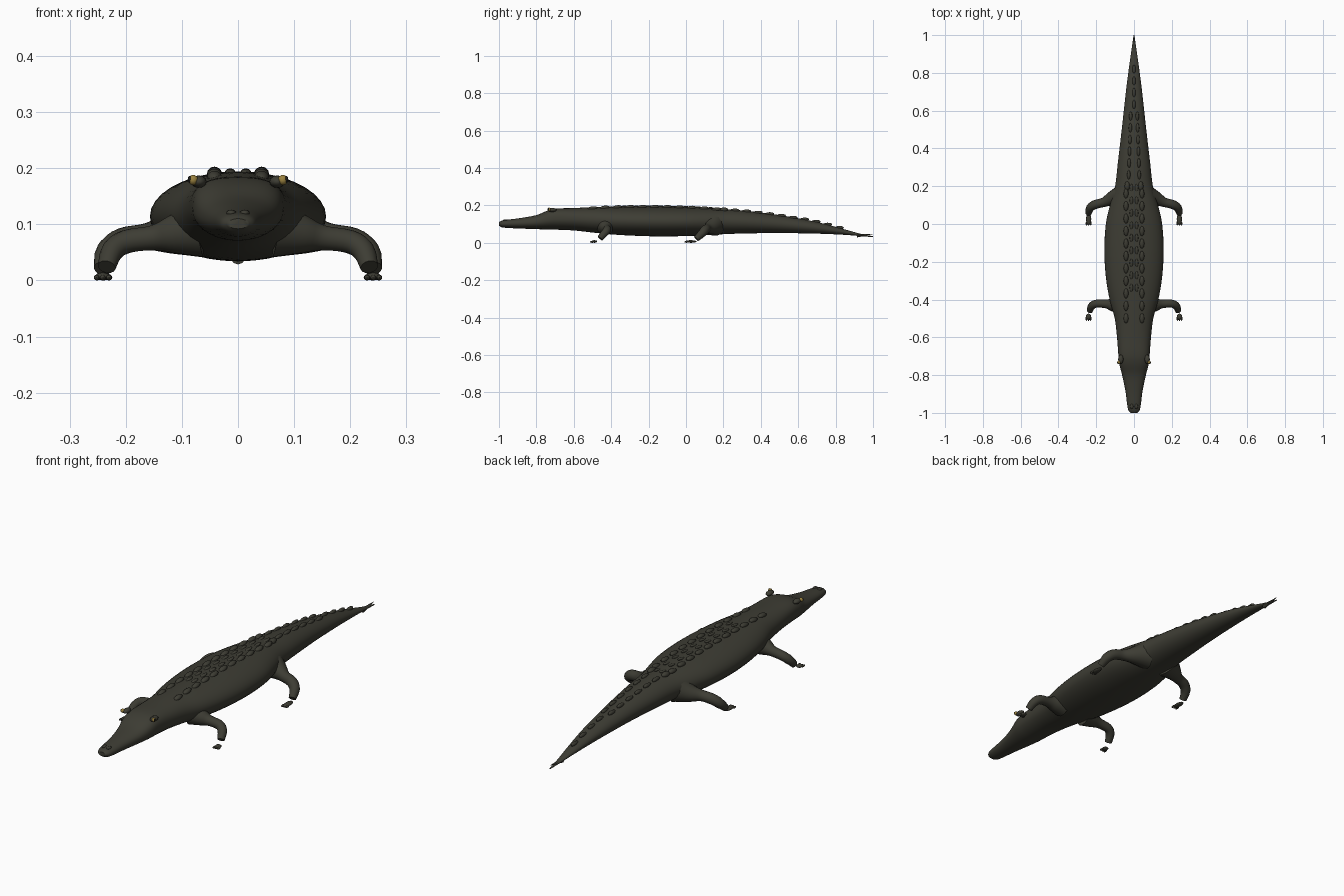
import bpy, bmesh, math
from mathutils import Vector, Matrix

if "Cube" in bpy.data.objects:
    bpy.data.objects.remove(bpy.data.objects["Cube"])


def material(name, rgb):
    m = bpy.data.materials.new(name)
    m.diffuse_color = (*rgb, 1)
    m.use_nodes = True
    m.node_tree.nodes["Principled BSDF"].inputs["Base Color"].default_value = m.diffuse_color
    return m


HIDE = material("dark olive hide", (0.047, 0.046, 0.034))
EYE = material("amber eye", (0.32, 0.22, 0.05))
PUPIL = material("black pupil", (0.01, 0.01, 0.01))


def finish(name, bm, mat, angle=50):
    bmesh.ops.recalc_face_normals(bm, faces=bm.faces)
    me = bpy.data.meshes.new(name)
    bm.to_mesh(me)
    bm.free()
    me.materials.append(mat)
    ob = bpy.data.objects.new(name, me)
    bpy.context.collection.objects.link(ob)
    bpy.ops.object.select_all(action='DESELECT')
    bpy.context.view_layer.objects.active = ob
    ob.select_set(True)
    bpy.ops.object.shade_smooth_by_angle(angle=math.radians(angle))
    return ob


def spline(rows, steps):
    """Catmull-Rom through rows of values."""
    p = [rows[0]] + list(rows) + [rows[-1]]
    out = []
    for i in range(1, len(p) - 2):
        for s in range(steps):
            t = s / steps
            out.append([0.5 * (2*b + (c-a)*t + (2*a-5*b+4*c-d)*t*t + (3*b-a-3*c+d)*t**3)
                        for a, b, c, d in zip(p[i-1], p[i], p[i+1], p[i+2])])
    return out + [list(rows[-1])]


def loft(bm, rings):
    loops = [[bm.verts.new(v) for v in r] for r in rings]
    n = len(loops[0])
    for a, b in zip(loops, loops[1:]):
        for i in range(n):
            bm.faces.new((a[i], a[(i+1) % n], b[(i+1) % n], b[i]))
    bm.faces.new(loops[0])
    bm.faces.new(loops[-1])


# Body profile: y, half width, bottom z, top z, roundness (1 = ellipse)
PROFILE = spline([
    (-1.0, .018, .092, .110, 1), (-.985, .030, .083, .118, .9), (-.95, .037, .079, .124, .9),
    (-.88, .046, .076, .133, .9), (-.80, .063, .073, .148, .85), (-.74, .078, .071, .172, .72),
    (-.69, .083, .070, .183, .72), (-.60, .090, .066, .186, .85), (-.50, .102, .055, .190, .95),
    (-.40, .129, .045, .193, 1), (-.28, .149, .038, .194, 1), (-.14, .157, .034, .194, 1),
    (0, .149, .036, .191, 1), (.10, .127, .040, .187, 1), (.20, .100, .046, .180, 1),
    (.32, .086, .050, .171, 1), (.50, .065, .052, .148, 1), (.70, .043, .049, .111, 1),
    (.84, .025, .043, .074, 1), (.93, .012, .036, .049, 1), (1.0, .002, .030, .035, 1)], 4)


def body_ring(y, w, lo, hi, e):
    ring = []
    for i in range(36):
        a = math.tau * i / 36
        c, s = math.cos(a), math.sin(a)
        p = e if s > 0 else 1
        ring.append((w * math.copysign(abs(c)**p, c), y,
                     (lo + hi)/2 + (hi - lo)/2 * math.copysign(abs(s)**p, s)))
    return ring


bm = bmesh.new()
loft(bm, [body_ring(*r) for r in PROFILE])
finish("body", bm, HIDE)


def back(y, x):
    """Height of the back above (x, y), and half width there."""
    for a, b in zip(PROFILE, PROFILE[1:]):
        if a[0] <= y <= b[0]:
            t = (y - a[0]) / (b[0] - a[0])
            w, lo, hi = (a[k] + (b[k] - a[k]) * t for k in (1, 2, 3))
            return (lo + hi)/2 + (hi - lo)/2 * math.sqrt(max(0, 1 - (x/w)**2)), w
    return 0.1, 0.1


def ball(bm, loc, size, tilt=0):
    m = Matrix.Translation(loc) @ Matrix.Rotation(tilt, 4, 'X') @ Matrix.Diagonal((*size, 1))
    bmesh.ops.create_uvsphere(bm, u_segments=12, v_segments=8, radius=1, matrix=m)


# Keeled back scutes in rows
bm = bmesh.new()
for k in range(11):
    y = -.50 + k * .066
    for x in (-.042, .042):
        ball(bm, (x, y, back(y, x)[0]), (.013, .027, .011), .12)
    if k > 1:
        for x in (-.014, .014):
            ball(bm, (x, y + .03, back(y + .03, x)[0]), (.009, .022, .005), .1)
for x in (-.036, .036):
    ball(bm, (x, .20, back(.2, x)[0]), (.014, .026, .013), .1)
finish("back_scutes", bm, HIDE)

# Tail scutes: double row merging into one crest
bm = bmesh.new()
for k in range(10):
    y = .26 + k * .062
    w = back(y, 0)[1]
    for x in ((-.3*w, .3*w) if k < 6 else (0,)):
        ball(bm, (x, y, back(y, x)[0]), (.009, .026, .010), .05)
finish("tail_scutes", bm, HIDE)

# Fin-like crest near the tail tip
bm = bmesh.new()
bmesh.ops.create_cone(bm, cap_ends=True, segments=8, radius1=.013, radius2=.001, depth=.085,
                      matrix=Matrix.Translation((0, .955, .042)) @
                      Matrix.Rotation(math.radians(-84), 4, 'X') @ Matrix.Diagonal((.9, .7, 1, 1)))
finish("tail_tip_scute", bm, HIDE)


def tube(bm, rows):
    """Tapered limb through rows of x, y, z, radius."""
    pts = spline(rows, 4)
    rings = []
    for i, p in enumerate(pts):
        c = Vector(p[:3])
        d = (Vector(pts[min(i+1, len(pts)-1)][:3]) - Vector(pts[max(i-1, 0)][:3])).normalized()
        u = d.cross(Vector((0, 0, 1))).normalized()
        v = u.cross(d)
        rings.append([c + p[3] * (u * math.cos(a) + v * math.sin(a))
                      for a in (math.tau * j / 14 for j in range(14))])
    loft(bm, rings)


FRONT = [(.07, -.43, .090, .050), (.115, -.427, .082, .035), (.15, -.423, .076, .023),
         (.20, -.422, .069, .021), (.224, -.435, .052, .020), (.234, -.460, .024, .016)]
HIND = [(.06, .15, .100, .065), (.115, .135, .085, .040), (.16, .115, .078, .025),
        (.205, .103, .070, .024), (.232, .085, .050, .022), (.241, .055, .021, .016)]

for side, s in (("right", 1), ("left", -1)):
    for name, path, foot in (("front", FRONT, (.241, -.490)), ("hind", HIND, (.240, .026))):
        bm = bmesh.new()
        tube(bm, [(s*x, y, z, r) for x, y, z, r in path])
        finish(f"{side}_{name}_leg", bm, HIDE)
        # Flat foot with short toes
        bm = bmesh.new()
        fx, fy = foot
        ln = .016 if name == "front" else .032
        ball(bm, (s*fx, fy, .007), (.014, ln, .007))
        for dx in (-.011, 0, .011):
            ball(bm, (s*(fx + dx), fy - ln*.7, .005), (.005, .012, .005))
        finish(f"{side}_{name}_foot", bm, HIDE)

    # Eye, brow knob and slit pupil
    bm = bmesh.new()
    ball(bm, (s*.080, -.732, .179), (.009, .009, .009))
    finish(f"{side}_eye", bm, EYE)
    bm = bmesh.new()
    ball(bm, (s*.086, -.735, .180), (.0036, .0045, .006))
    finish(f"{side}_pupil", bm, PUPIL)
    bm = bmesh.new()
    ball(bm, (s*.070, -.716, .176), (.014, .024, .011))
    finish(f"{side}_brow", bm, HIDE)
    # Nostril bump
    bm = bmesh.new()
    ball(bm, (s*.012, -.965, .120), (.009, .014, .006))
    finish(f"{side}_nostril", bm, HIDE)
